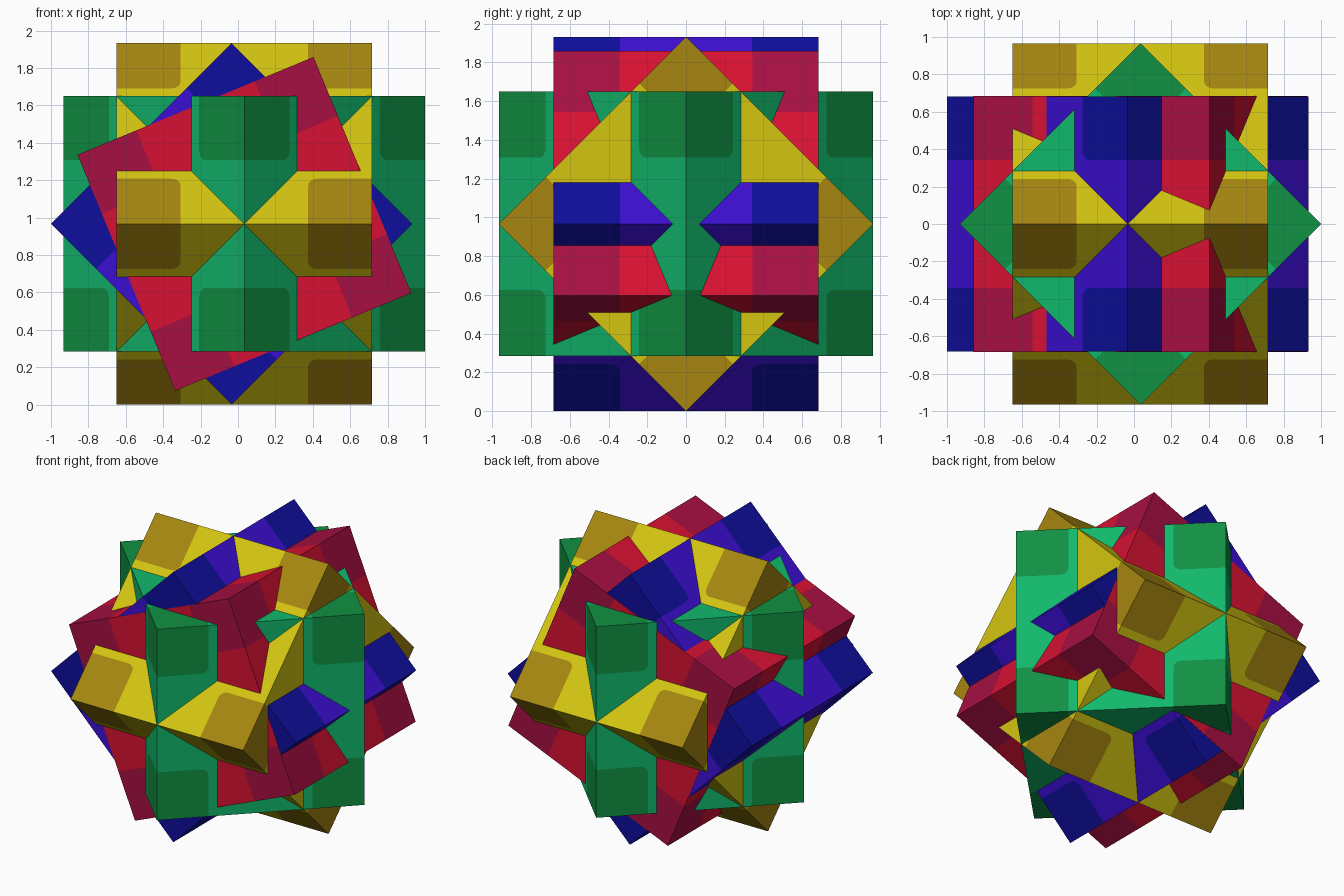
import bpy, bmesh, math
from mathutils import Matrix, Vector

if "Cube" in bpy.data.objects:
    bpy.data.objects.remove(bpy.data.objects["Cube"])

H = 0.683        # half the side of every cube
Q = H / 2        # inner edge of the dark corner squares
R = 0.05         # rounding of the squares' inner corner
MID = 0.966      # height of the common centre


def linear(c):
    c /= 255
    return c / 12.92 if c <= 0.04045 else ((c + 0.055) / 1.055) ** 2.4


def material(name, rgb):
    m = bpy.data.materials.new(name)
    m.diffuse_color = [linear(c) for c in rgb] + [1]
    m.use_nodes = True
    m.node_tree.nodes["Principled BSDF"].inputs["Base Color"].default_value = m.diffuse_color
    return m


def notch():
    # outline of one rounded corner square, from one face edge to the next
    arc = [math.radians(270 - 90 * i / 4) for i in range(5)]
    c = Q + R
    return [(H, Q)] + [(c + R * math.cos(a), c + R * math.sin(a)) for a in arc] + [(Q, H)]


def patterned_cube(name, axis, degrees, x, light, dark, depth=1.0):
    bm = bmesh.new()
    for i in range(3):
        for side in (1, -1):
            n, u = Vector((0, 0, 0)), Vector((0, 0, 0))
            n[i], u[(i + 1) % 3] = side, 1
            v = n.cross(u)

            def face(points, index):
                f = bm.faces.new([bm.verts.new(n * H + u * a + v * b) for a, b in points])
                f.material_index = index

            cross = []
            for k in range(4):
                c, s = ((1, 0), (0, 1), (-1, 0), (0, -1))[k]
                turn = lambda p: (p[0] * c - p[1] * s, p[0] * s + p[1] * c)
                edge = [turn(p) for p in notch()]
                cross += edge
                # dark corner square
                face([turn((H, H))] + edge[::-1], 1)
            # light cross
            face(cross, 0)
    bmesh.ops.remove_doubles(bm, verts=bm.verts, dist=1e-4)
    bm.transform(Matrix.Translation((x, 0, MID))
                 @ Matrix.Rotation(math.radians(degrees), 4, axis)
                 @ Matrix.Diagonal((1, depth, 1, 1)))
    mesh = bpy.data.meshes.new(name)
    bm.to_mesh(mesh)
    bm.free()
    mesh.materials.append(light)
    mesh.materials.append(dark)
    ob = bpy.data.objects.new(name, mesh)
    bpy.context.collection.objects.link(ob)


# four interpenetrating cubes, each turned about one axis
patterned_cube("green_cube", 'Z', 45, 0.034,
               material("light green", (17, 184, 108)), material("dark green", (17, 145, 67)))
patterned_cube("yellow_cube", 'X', 45, 0.034,
               material("light yellow", (212, 197, 17)), material("dark yellow", (166, 134, 16)))
patterned_cube("blue_cube", 'Y', 45, -0.034,
               material("violet blue", (60, 15, 212)), material("dark blue", (14, 14, 158)))
# the red cube's ends sit a hair proud of the blue ones
patterned_cube("red_cube", 'Y', -22.5, 0.034,
               material("light red", (214, 17, 50)), material("dark red", (166, 15, 66)), 1.002)
